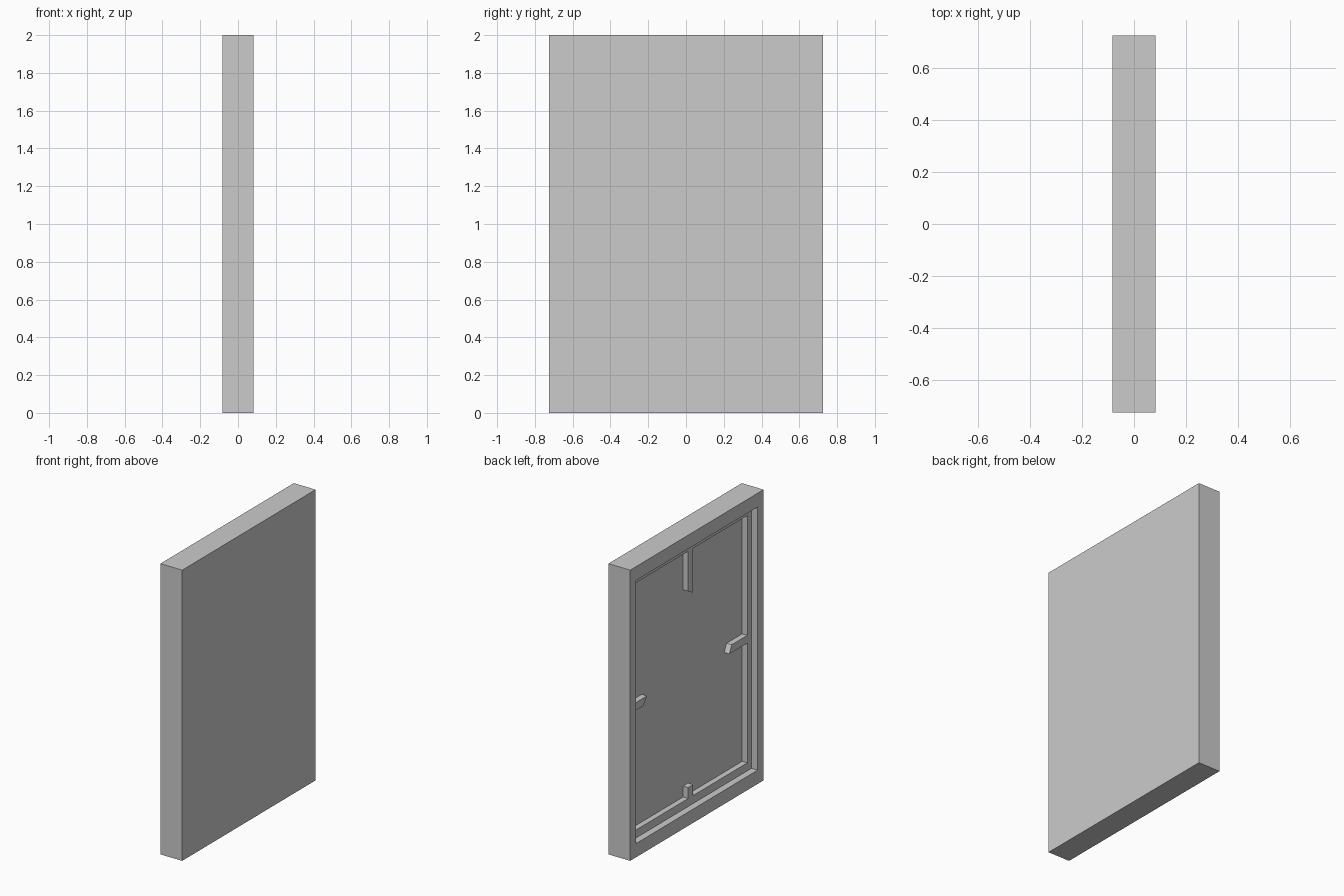
import bpy, bmesh

cube = bpy.data.objects.get("Cube")
if cube:
    bpy.data.objects.remove(cube, do_unlink=True)

grey = bpy.data.materials.new("plain grey")
grey.use_nodes = True
COLOUR = (0.6, 0.6, 0.6, 1)
grey.diffuse_color = COLOUR
grey.node_tree.nodes["Principled BSDF"].inputs["Base Color"].default_value = COLOUR

STEP_X, PANEL_X = -0.036, 0.003
INNER_Y, INNER_Z = 0.615, 0.85


def loft(name, loops):
    """Join matching point loops with side walls and cap both ends."""
    bm = bmesh.new()
    rings = [[bm.verts.new(p) for p in loop] for loop in loops]
    for a, b in zip(rings, rings[1:]):
        n = len(a)
        for i in range(n):
            j = (i + 1) % n
            bm.faces.new((a[i], a[j], b[j], b[i]))
    bm.faces.new(rings[0])
    bm.faces.new(rings[-1])
    bmesh.ops.recalc_face_normals(bm, faces=bm.faces)
    mesh = bpy.data.meshes.new(name)
    bm.to_mesh(mesh)
    bm.free()
    mesh.materials.append(grey)
    obj = bpy.data.objects.new(name, mesh)
    bpy.context.collection.objects.link(obj)
    return obj


def rect(x, hy, hz):
    return [(x, -hy, 1 - hz), (x, hy, 1 - hz), (x, hy, 1 + hz), (x, -hy, 1 + hz)]


# Slab with a stepped recess in its -x side
loft("recessed_panel", [
    rect(0.083, 0.725, 1),
    rect(-0.083, 0.725, 1),
    rect(-0.083, 0.66, 0.905),
    rect(STEP_X, 0.66, 0.905),
    rect(STEP_X, INNER_Y, INNER_Z),
    rect(PANEL_X, INNER_Y, INNER_Z),
])


# Tabs reaching in from the step, with slanted ends
def tab(name, outline):
    loft(name, [[(x, y, z) for y, z in outline] for x in (STEP_X, PANEL_X)])


W = 0.027
TOP, BOTTOM = 1 + INNER_Z, 1 - INNER_Z
tab("top_tab", [(-W, TOP), (W, TOP), (W, 1.575), (-W, 1.545)])
tab("bottom_tab", [(-W, BOTTOM), (W, BOTTOM), (W, 0.225), (-W, 0.225)])
tab("front_tab", [(-INNER_Y, 1 - W), (-INNER_Y, 1 + W), (-0.445, 1 + W), (-0.42, 1 - W)])
tab("back_tab", [(INNER_Y, 1 - W), (INNER_Y, 1 + W), (0.475, 1 + W), (0.515, 1 - W)])
